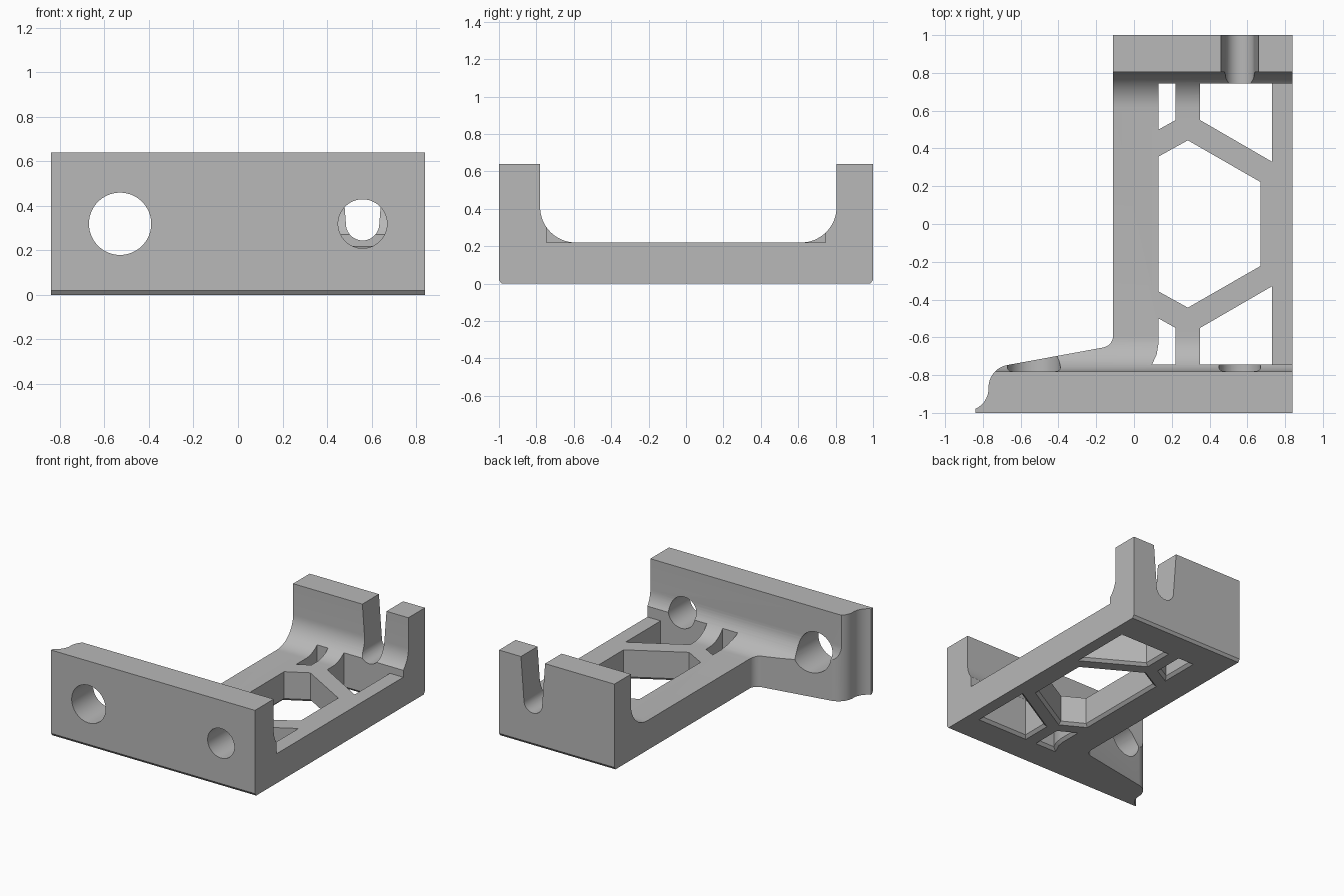
import bpy
import bmesh
from math import sin, cos, radians
from mathutils import Vector

if "Cube" in bpy.data.objects:
    bpy.data.objects.remove(bpy.data.objects["Cube"], do_unlink=True)

grey = bpy.data.materials.new("plain grey")
grey.use_nodes = True
grey.diffuse_color = (0.48, 0.48, 0.48, 1)
grey.node_tree.nodes["Principled BSDF"].inputs["Base Color"].default_value = grey.diffuse_color


def arc(cx, cy, r, start, end, steps=12):
    angles = [radians(start + (end - start) * i / steps) for i in range(steps + 1)]
    return [(cx + r * cos(a), cy + r * sin(a)) for a in angles]


def loft(name, rings):
    """Solid through matching rings of points, capped at both ends."""
    bm = bmesh.new()
    loops = [[bm.verts.new(p) for p in ring] for ring in rings]
    n = len(loops[0])
    bm.faces.new(loops[0])
    bm.faces.new(loops[-1])
    for a, b in zip(loops, loops[1:]):
        for i in range(n):
            j = (i + 1) % n
            bm.faces.new((a[i], a[j], b[j], b[i]))
    bmesh.ops.recalc_face_normals(bm, faces=bm.faces)
    mesh = bpy.data.meshes.new(name)
    bm.to_mesh(mesh)
    bm.free()
    obj = bpy.data.objects.new(name, mesh)
    mesh.materials.append(grey)
    bpy.context.collection.objects.link(obj)
    return obj


def outset(points, d):
    """Push every side of a counter-clockwise outline outwards by d."""
    result = []
    for i, p in enumerate(points):
        p = Vector(p)
        before = (p - Vector(points[i - 1])).normalized()
        after = (Vector(points[(i + 1) % len(points)]) - p).normalized()
        n1, n2 = Vector((before.y, -before.x)), Vector((after.y, -after.x))
        result.append(p + (n1 + n2) * d / (1 + n1.dot(n2)))
    return result


def combine(target, tool, operation="DIFFERENCE"):
    mod = target.modifiers.new("cut", "BOOLEAN")
    mod.operation, mod.solver, mod.object = operation, "EXACT", tool
    bpy.context.view_layer.objects.active = target
    bpy.ops.object.modifier_apply(modifier=mod.name)
    bpy.data.objects.remove(tool, do_unlink=True)


def cut_along_y(target, outline, y0, y1):
    combine(target, loft("cutter", [[(x, y, z) for x, z in outline] for y in (y0, y1)]))


# Side profile: two walls, filleted floor, chamfered bottom edges
side = [(-0.985, 0), (0.985, 0), (1, 0.02), (1, 0.64), (0.805, 0.64)]
side += arc(0.615, 0.41, 0.19, 0, -90, 16)
side += arc(-0.59, 0.41, 0.19, -90, -180, 16)
side += [(-0.78, 0.64), (-1, 0.64), (-1, 0.02)]
bracket = loft("bracket", [[(x, y, z) for y, z in side] for x in (-1, 1)])

# Plan outline with the curved ear on the front wall
plan = [(-0.84, -1), (0.84, -1), (0.84, 1), (-0.11, 1)]
plan += arc(-0.175, -0.59, 0.065, 0, -80, 8)
plan += arc(-0.65, -0.865, 0.12, 100, 180)
plan += arc(-0.89, -0.87, 0.12, 0, -65)[1:]
combine(bracket, loft("plan_tool", [[(x, y, z) for x, y in plan] for z in (-0.1, 0.8)]), "INTERSECT")

# Square off the fillets beside the outer rail
E = 0.745
cut_along_y(bracket, [(0.35, 0.22), (0.95, 0.22), (0.95, 0.7), (0.35, 0.7)], -E, E)

# Floor windows, each with a flared lower edge
rail, stub_l, stub_r, outer = 0.13, 0.22, 0.35, 0.73
triangle = [(stub_r, -E), (outer, -E), (outer, -0.33), (stub_r, -0.55)]
slit = [(rail, -E), (stub_l, -E), (stub_l, -0.55), (rail, -0.5)]
front_slit = [(0.095, -E)] + slit[1:] + [(rail, -0.63), (0.12, -0.69)]
hexagon = [(rail, -0.357), (0.285, -0.443), (0.67, -0.222),
           (0.67, 0.222), (0.285, 0.443), (rail, 0.357)]


def flip(points):
    return [(x, -y) for x, y in reversed(points)]


for window in (triangle, flip(triangle), front_slit, flip(slit), hexagon):
    wide = outset(window, 0.02)
    levels = [(wide, -0.05), (wide, 0), (window, 0.02), (window, 0.7)]
    combine(bracket, loft("window_tool", [[(x, y, z) for x, y in ring] for ring, z in levels]))

# Round holes through the front wall
cut_along_y(bracket, arc(-0.53, 0.32, 0.14, 0, 354, 59), -1.1, -0.6)
cut_along_y(bracket, arc(0.56, 0.32, 0.11, 0, 354, 59), -1.1, -0.7)

# Tapered slot with a round bottom in the back wall
slot = [(0.456, 0.7)] + arc(0.56, 0.32, 0.075, 180, 360, 20) + [(0.664, 0.7)]
cut_along_y(bracket, slot, 0.7, 1.1)

# Smooth curves, crisp edges
bpy.ops.object.select_all(action="DESELECT")
bracket.select_set(True)
bpy.context.view_layer.objects.active = bracket
bpy.ops.object.shade_smooth_by_angle(angle=radians(25))
